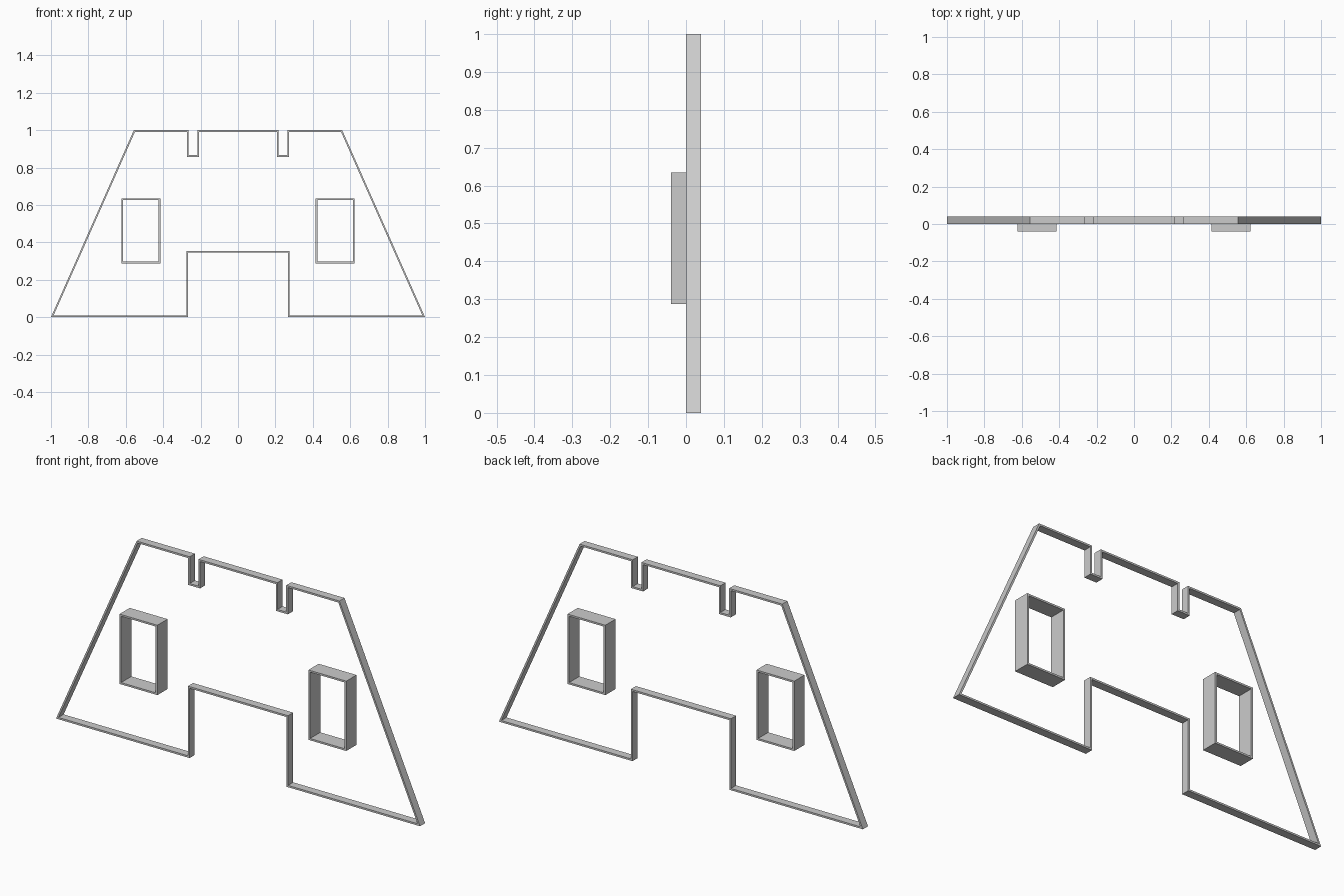
import bpy, bmesh
from mathutils import Vector

if "Cube" in bpy.data.objects:
    bpy.data.objects.remove(bpy.data.objects["Cube"])

WALL = 0.009


def inset(points, dist):
    """Mitred inward offset of a counter-clockwise outline."""
    result = []
    for i, p in enumerate(points):
        a = (p - points[i - 1]).normalized()
        b = (points[(i + 1) % len(points)] - p).normalized()
        na, nb = Vector((-a.y, a.x)), Vector((-b.y, b.x))
        result.append(p + (na + nb) * dist / (1 + na.dot(nb)))
    return result


def frame(name, outline, y0, y1):
    """Hollow band that follows an x-z outline, between two depths."""
    outer = [Vector(p) for p in outline]
    inner = inset(outer, WALL)
    bm = bmesh.new()
    loops = [[bm.verts.new((p.x, y, p.y)) for p in pts]
             for pts, y in ((outer, y0), (outer, y1), (inner, y1), (inner, y0))]
    n = len(outer)
    for k in range(4):
        a, b = loops[k], loops[(k + 1) % 4]
        for i in range(n):
            j = (i + 1) % n
            bm.faces.new((a[i], a[j], b[j], b[i]))
    bmesh.ops.recalc_face_normals(bm, faces=bm.faces)
    mesh = bpy.data.meshes.new(name)
    bm.to_mesh(mesh)
    bm.free()
    obj = bpy.data.objects.new(name, mesh)
    bpy.context.collection.objects.link(obj)
    return obj


# Outer band: trapezoid with a bottom opening and two top slots
half = [(0.266, 0.346), (0.266, 0), (1, 0), (0.557, 1),
        (0.265, 1), (0.265, 0.867), (0.217, 0.867), (0.217, 1)]
outline = half + [(-x, z) for x, z in reversed(half)]
frame("outer_band", outline, 0, 0.04)

# Deeper rectangular window frames
for side, cx in (("left", -0.519), ("right", 0.519)):
    x0, x1, z0, z1 = cx - 0.104, cx + 0.104, 0.288, 0.635
    frame(side + "_window_frame", [(x0, z0), (x1, z0), (x1, z1), (x0, z1)], -0.04, 0.04)
